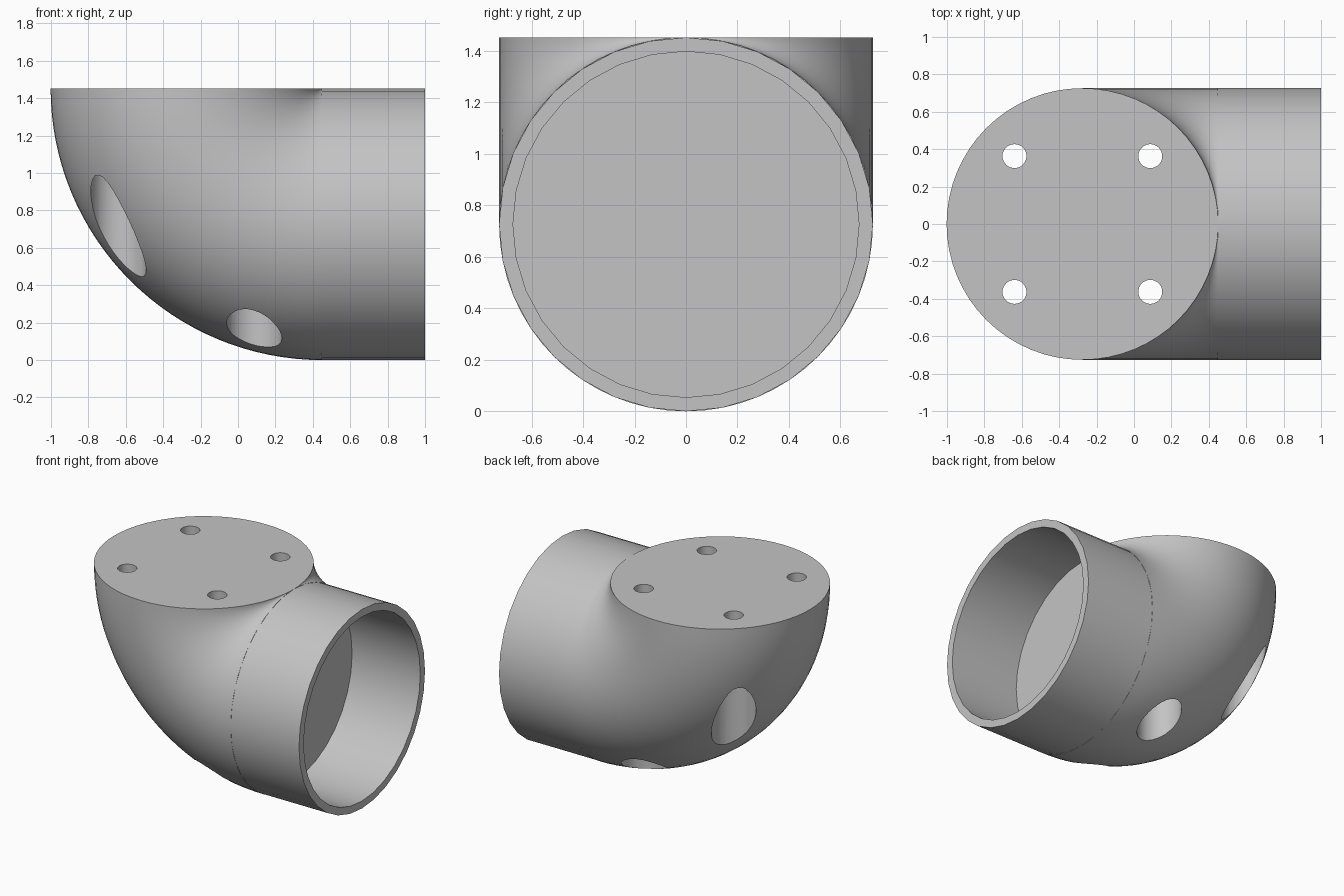
import bpy, bmesh
from math import pi, sin, cos, radians
from mathutils import Vector

cube = bpy.data.objects.get("Cube")
if cube:
    bpy.data.objects.remove(cube, do_unlink=True)

R = 0.726           # outer radius of the elbow and the pipe
INNER = 0.672       # socket radius
TOP = 2 * R         # height of the mounting face
PIVOT_X = 0.45      # line about which the elbow bends
SOCKET_END = 1.0

grey = bpy.data.materials.new("plain grey")
grey.use_nodes = True
colour = (0.55, 0.55, 0.55, 1)
grey.diffuse_color = colour
grey.node_tree.nodes["Principled BSDF"].inputs["Base Color"].default_value = colour


def loft(name, rings, closed=False):
    """Skin a list of equal rings, capped at the ends or closed on itself."""
    bm = bmesh.new()
    loops = [[bm.verts.new(p) for p in ring] for ring in rings]
    pairs = list(zip(loops, loops[1:]))
    if closed:
        pairs.append((loops[-1], loops[0]))
    else:
        bm.faces.new(loops[0])
        bm.faces.new(loops[-1])
    for a, b in pairs:
        for i in range(len(a)):
            j = (i + 1) % len(a)
            bm.faces.new((a[i], a[j], b[j], b[i]))
    bmesh.ops.remove_doubles(bm, verts=bm.verts, dist=0.0001)
    bmesh.ops.recalc_face_normals(bm, faces=bm.faces)
    mesh = bpy.data.meshes.new(name)
    bm.to_mesh(mesh)
    bm.free()
    obj = bpy.data.objects.new(name, mesh)
    bpy.context.collection.objects.link(obj)
    mesh.materials.append(grey)
    return obj


def elbow_ring(bend, sides=64):
    """Circle swung from the mounting face (0) to the pipe end (90 degrees)."""
    out = Vector((-cos(bend), 0, -sin(bend)))
    base = Vector((PIVOT_X, 0, TOP))
    angles = [2 * pi * i / sides for i in range(sides)]
    return [base + out * R * (1 - cos(t)) + Vector((0, R * sin(t), 0)) for t in angles]


def pipe_ring(x, radius, sides=32):
    angles = [2 * pi * i / sides for i in range(sides)]
    return [Vector((x, radius * sin(t), R + radius * cos(t))) for t in angles]


def select_only(obj):
    bpy.ops.object.select_all(action='DESELECT')
    obj.select_set(True)
    bpy.context.view_layer.objects.active = obj


# Solid elbow and open pipe socket
STEPS = 32
elbow = loft("elbow_body", [elbow_ring(pi / 2 * i / STEPS) for i in range(STEPS + 1)])
pipe = loft("pipe_socket", [pipe_ring(PIVOT_X, R), pipe_ring(SOCKET_END, R),
                            pipe_ring(SOCKET_END, INNER), pipe_ring(PIVOT_X, INNER)], closed=True)


# Four bolt holes, each with a wide access bore from below
def drill(target, x, y, radius, bottom, top):
    bpy.ops.mesh.primitive_cylinder_add(vertices=32, radius=radius, depth=top - bottom,
                                        location=(x, y, (top + bottom) / 2))
    cutter = bpy.context.object
    cutter.name = "hole_cutter"
    cutter.hide_render = True
    cutter.data.materials.append(grey)
    select_only(target)
    mod = target.modifiers.new("hole", 'BOOLEAN')
    mod.operation = 'DIFFERENCE'
    mod.solver = 'EXACT'
    mod.object = cutter
    bpy.ops.object.modifier_apply(modifier=mod.name)
    bpy.data.objects.remove(cutter, do_unlink=True)


for sx in (-1, 1):
    for sy in (-1, 1):
        x, y = PIVOT_X - R + sx * 0.363, sy * 0.363
        drill(elbow, x, y, 0.148, -0.2, 1.24)
        drill(elbow, x, y, 0.064, 1.1, TOP + 0.2)

for obj in (elbow, pipe):
    select_only(obj)
    bpy.ops.object.shade_smooth_by_angle(angle=radians(30))
